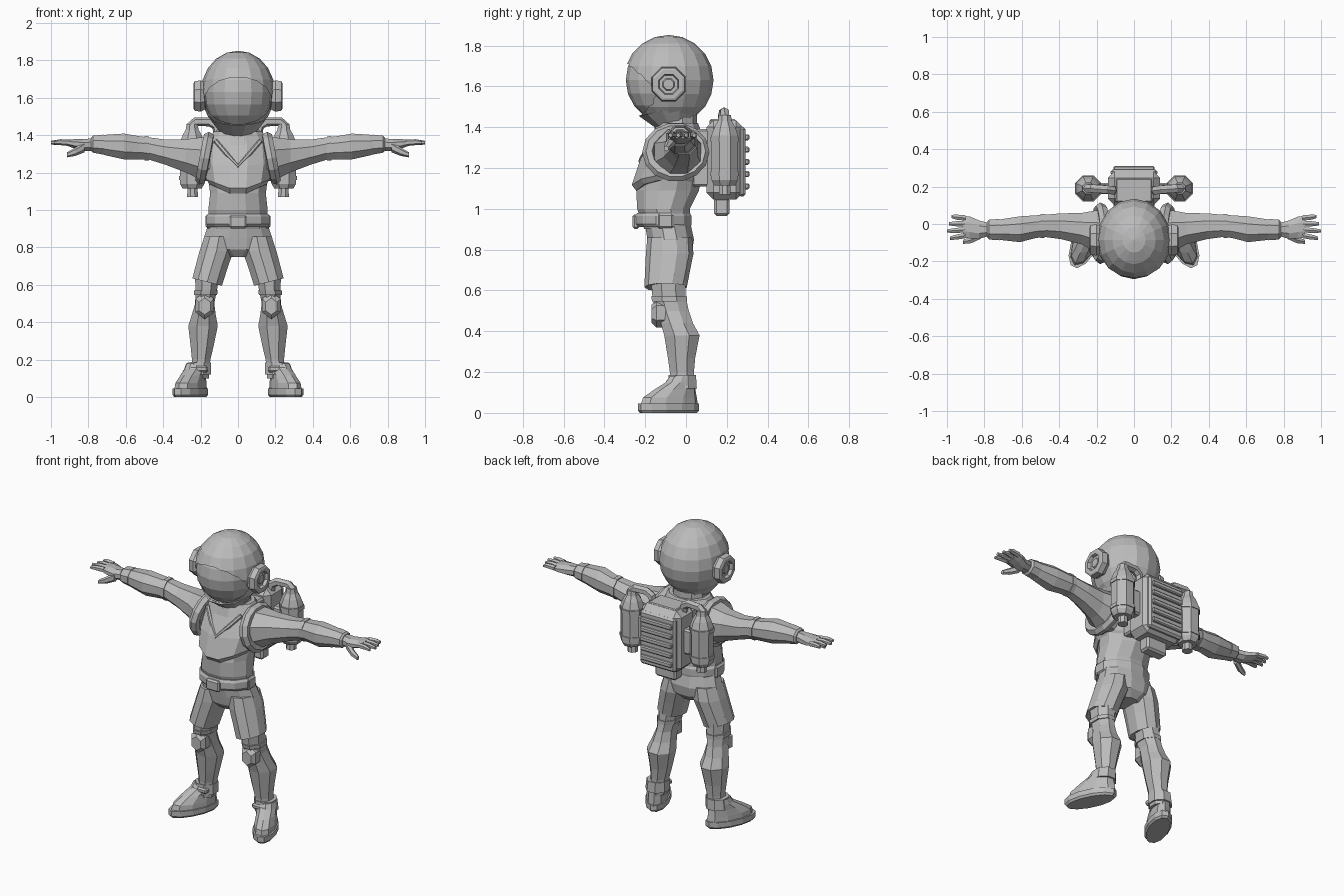
import bpy, bmesh
from math import sin, cos, pi, radians
from mathutils import Vector, Matrix

old = bpy.data.objects.get("Cube")
if old:
    bpy.data.objects.remove(old, do_unlink=True)

GREY = (0.5, 0.5, 0.5, 1)
suit = bpy.data.materials.new("plain_grey")
suit.use_nodes = True
suit.diffuse_color = GREY
suit.node_tree.nodes["Principled BSDF"].inputs["Base Color"].default_value = GREY


def finish(bm, name, mirror=False, shape=None):
    """Turn a bmesh into an object, optionally reshaped and mirrored in x."""
    if shape:
        for vert in bm.verts:
            vert.co = shape(vert.co)
    bmesh.ops.recalc_face_normals(bm, faces=bm.faces)
    mesh = bpy.data.meshes.new(name)
    bm.to_mesh(mesh)
    bm.free()
    mesh.materials.append(suit)
    obj = bpy.data.objects.new(name, mesh)
    bpy.context.collection.objects.link(obj)
    if mirror:
        obj.modifiers.new("Mirror", "MIRROR")
    return obj


def loft(name, rings, sides=8, axis="Z", mirror=False, shape=None):
    """Skin elliptical rings (x, y, z, radius, radius) that face along an axis."""
    u, v = {"X": ("Y", "Z"), "Y": ("X", "Z"), "Z": ("X", "Y")}[axis]
    unit = {"X": Vector((1, 0, 0)), "Y": Vector((0, 1, 0)), "Z": Vector((0, 0, 1))}
    bm = bmesh.new()
    loops = []
    for x, y, z, ru, rv in rings:
        loop = []
        for i in range(sides):
            a = (i + 0.5) * 2 * pi / sides
            grow = 1 / cos(pi / sides) ** 0.8
            offset = unit[u] * ru * cos(a) + unit[v] * rv * sin(a)
            loop.append(bm.verts.new(Vector((x, y, z)) + offset * grow))
        loops.append(loop)
    for low, high in zip(loops, loops[1:]):
        for i in range(sides):
            j = (i + 1) % sides
            bm.faces.new((low[i], low[j], high[j], high[i]))
    bm.faces.new(loops[0])
    bm.faces.new(loops[-1])
    return finish(bm, name, mirror, shape)


def box(name, centre, size, bevel=0.01, mirror=False):
    bm = bmesh.new()
    matrix = Matrix.Translation(centre) @ Matrix.Diagonal((*size, 1))
    bmesh.ops.create_cube(bm, size=1, matrix=matrix)
    bmesh.ops.bevel(bm, geom=bm.edges[:], offset=bevel, segments=1, affect="EDGES")
    return finish(bm, name, mirror)


def ball(name, centre, radii):
    bm = bmesh.new()
    matrix = Matrix.Translation(centre) @ Matrix.Diagonal((*radii, 1))
    bmesh.ops.create_uvsphere(bm, u_segments=16, v_segments=10, radius=1, matrix=matrix)
    return finish(bm, name)


def tube(name, points, radius, closed=False, mirror=False):
    curve = bpy.data.curves.new(name, "CURVE")
    curve.dimensions = "3D"
    curve.bevel_depth = radius
    curve.bevel_resolution = 1
    curve.use_fill_caps = True
    spline = curve.splines.new("POLY")
    spline.points.add(len(points) - 1)
    for point, co in zip(spline.points, points):
        point.co = (*co, 1)
    spline.use_cyclic_u = closed
    spline.use_smooth = False
    obj = bpy.data.objects.new(name, curve)
    bpy.context.collection.objects.link(obj)
    bpy.context.view_layer.update()
    graph = bpy.context.evaluated_depsgraph_get()
    bm = bmesh.new()
    mesh = bpy.data.meshes.new_from_object(obj.evaluated_get(graph))
    bm.from_mesh(mesh)
    bpy.data.objects.remove(obj, do_unlink=True)
    bpy.data.meshes.remove(mesh)
    for face in bm.faces:
        face.smooth = False
        face.material_index = 0
    return finish(bm, name, mirror)


# Helmet: shell with a visor opening, visor set inside, jaw and ear discs
head = Vector((0, -.085, 1.63))
shell = ball("helmet_shell", head, (.198, .22, .222))
cutter = loft("visor_cutter", [(0, -.5, 1.585, .178, .125), (0, -.1, 1.585, .178, .125)],
              16, "Y")
cutter.hide_render = True
cutter.hide_viewport = True
cut = shell.modifiers.new("Visor opening", "BOOLEAN")
cut.operation = "DIFFERENCE"
cut.object = cutter
ball("visor", head, (.188, .21, .212))
loft("helmet_jaw", [(0, -.055, 1.41, .09, .09), (0, -.075, 1.49, .145, .158)], 12,
     shape=lambda co: Vector((co.x, co.y, co.z + .2 * (co.y + .06))))
ear = [(.17, .07), (.2, .085), (.232, .08), (.237, .07), (.237, .05), (.218, .045),
       (.218, .03), (.226, .025)]
loft("ear_disc", [(x, -.085, 1.61, r, r) for x, r in ear], 8, "X", mirror=True)

# Torso, chest armour, neck and belt
loft("torso", [(0, -.09, .9, .155, .115), (0, -.11, 1, .16, .13),
               (0, -.09, 1.09, .15, .155), (0, -.06, 1.24, .17, .14),
               (0, -.05, 1.4, .12, .1)], 12)
loft("chest_armour", [(0, -.095, 1.07, .155, .15), (0, -.095, 1.1, .17, .172),
                      (0, -.07, 1.24, .188, .155), (0, -.04, 1.35, .18, .125),
                      (0, -.04, 1.42, .13, .1)], 12,
     shape=lambda co: co + Vector((0, 0, max(0, 1.25 - co.z) * abs(co.x) * 2.5)))
loft("neck", [(0, -.05, 1.38, .11, .1), (0, -.05, 1.46, .1, .1)], 10)
tube("chest_v_trim", [(-.12, -.137, 1.37), (-.06, -.187, 1.3), (0, -.222, 1.235),
                      (.06, -.187, 1.3), (.12, -.137, 1.37)], .012)
loft("belt", [(0, -.105, .91, .162, .13), (0, -.11, .925, .17, .138),
              (0, -.11, .965, .17, .138), (0, -.11, .98, .16, .13)], 12)
box("belt_buckle", (0, -.245, .937), (.095, .035, .07))
box("belt_pouch", (.15, -.1, .94), (.045, .08, .075), mirror=True)

# Shorts
loft("shorts_hips", [(0, -.075, .75, .07, .07), (0, -.075, .79, .17, .105),
                     (0, -.075, .85, .185, .115), (0, -.09, .93, .158, .112)], 12)
loft("shorts_leg", [(.165, -.1, .62, .072, .094), (.165, -.1, .615, .08, .1),
                    (.14, -.09, .7, .088, .106), (.115, -.08, .78, .092, .112),
                    (.1, -.08, .86, .08, .105)], 10, mirror=True,
     shape=lambda co: co + Vector((0, 0, .25 * (co.x - .165) if co.z < .65 else 0)))

# Legs with knee pads
loft("leg", [(.205, -.02, .1, .05, .06), (.197, -.02, .2, .05, .06),
             (.192, -.022, .27, .062, .068), (.187, -.02, .38, .08, .088),
             (.183, -.045, .44, .065, .08), (.178, -.065, .5, .052, .08),
             (.17, -.083, .57, .058, .083), (.162, -.09, .68, .07, .085)], 8, mirror=True)
loft("knee_pad", [(.178, -.08, .49, .05, .06), (.178, -.145, .49, .05, .065),
                  (.178, -.168, .485, .032, .04)], 6, "Y", mirror=True)
loft("thigh_band", [(.174, -.08, .545, .063, .087), (.172, -.083, .57, .065, .089)],
     8, mirror=True)

# Boots, toes turned outward
turn = Matrix.Translation((.215, 0, 0)) @ Matrix.Rotation(radians(25), 4, "Z")
loft("boot_sole", [(0, -.095, 0, .06, .148), (0, -.095, .012, .07, .158),
                   (0, -.095, .045, .07, .158)], 12, mirror=True, shape=lambda co: turn @ co)
loft("boot_upper", [(0, -.09, .04, .062, .148), (0, -.087, .075, .06, .14),
                    (0, -.06, .115, .056, .106), (0, -.03, .15, .055, .075),
                    (0, -.02, .18, .05, .065)], 10, mirror=True, shape=lambda co: turn @ co)
loft("boot_cuff", [(.212, -.018, .12, .068, .072), (.208, -.018, .185, .064, .068)],
     8, mirror=True)
box("boot_ankle_strap", (.21, -.07, .15), (.1, .05, .035), mirror=True)

# Arms and wrist cuffs
loft("arm", [(.15, -.045, 1.27, .12, .12), (.2, -.04, 1.275, .115, .115),
             (.28, -.025, 1.29, .085, .09), (.39, -.012, 1.31, .07, .068),
             (.48, -.01, 1.33, .06, .06), (.53, -.015, 1.333, .062, .063),
             (.61, -.028, 1.34, .07, .07), (.7, -.03, 1.347, .058, .057),
             (.77, -.03, 1.352, .045, .042)], 8, "X", mirror=True)
loft("wrist_cuff", [(.72, -.03, 1.35, .058, .054), (.775, -.03, 1.352, .054, .046),
                    (.785, -.03, 1.352, .042, .036)], 8, "X", mirror=True)
loft("elbow_band", [(.475, -.01, 1.33, .064, .065), (.5, -.011, 1.331, .065, .066)],
     8, "X", mirror=True)

# Hands
loft("palm", [(.77, -.03, 1.35, .034, .034), (.83, -.03, 1.348, .05, .032),
              (.88, -.018, 1.355, .06, .024), (.915, -.015, 1.36, .058, .016)],
     8, "X", mirror=True)
for i, tip in enumerate((.975, .99, 1, .985)):
    y = .032 - .031 * i
    loft(f"finger_{i + 1}", [(.9, y, 1.36, .015, .016), (.95, y * 1.15, 1.363, .014, .014),
                             (tip, y * 1.25, 1.36, .009, .009)], 6, "X", mirror=True)
loft("thumb", [(.82, -.06, 1.338, .02, .026), (.87, -.085, 1.312, .018, .02),
               (.915, -.096, 1.295, .011, .012)], 6, "X", mirror=True)

# Padded rings around the arm openings
arc = [2 * pi * i / 14 for i in range(14)]
tube("shoulder_ring", [(.178 - .022 * sin(a), -.05 + .135 * cos(a), 1.277 + .115 * sin(a))
                       for a in arc], .03, closed=True, mirror=True)

# Backpack with slats
box("pack_body", (0, .19, 1.24), (.28, .18, .39), .035)
box("pack_mount", (0, .08, 1.25), (.22, .1, .28))
box("pack_back_panel", (0, .275, 1.23), (.25, .035, .34), .012)
for i in range(5):
    box(f"pack_slat_{i + 1}", (0, .296, 1.11 + .06 * i), (.22, .028, .03), .006)
box("pack_lower_unit", (0, .175, 1.01), (.15, .075, .09), .012)
box("pack_top_cap", (0, .18, 1.425), (.2, .13, .03), .008)

# Side tanks, bands, nozzles, brackets and hoses
tank = [(1.115, .052), (1.14, .066), (1.36, .066), (1.4, .052), (1.43, .035), (1.46, .03)]
loft("tank", [(.245, .19, z, r, r) for z, r in tank], 8, mirror=True)
for name, z in (("lower", 1.16), ("upper", 1.33)):
    loft(f"tank_{name}_band", [(.245, .19, z + d, .071, .071) for d in (0, .022)],
         8, mirror=True)
loft("tank_nozzle", [(.243, .19, 1.07, .03, .03), (.243, .19, 1.13, .026, .026)],
     8, mirror=True)
box("tank_bracket", (.16, .19, 1.24), (.09, .06, .16), mirror=True)
tube("tank_hose", [(.25, .19, 1.4), (.25, .19, 1.45), (.225, .19, 1.472), (.15, .185, 1.472),
                   (.115, .18, 1.45), (.105, .18, 1.39)], .025, mirror=True)
